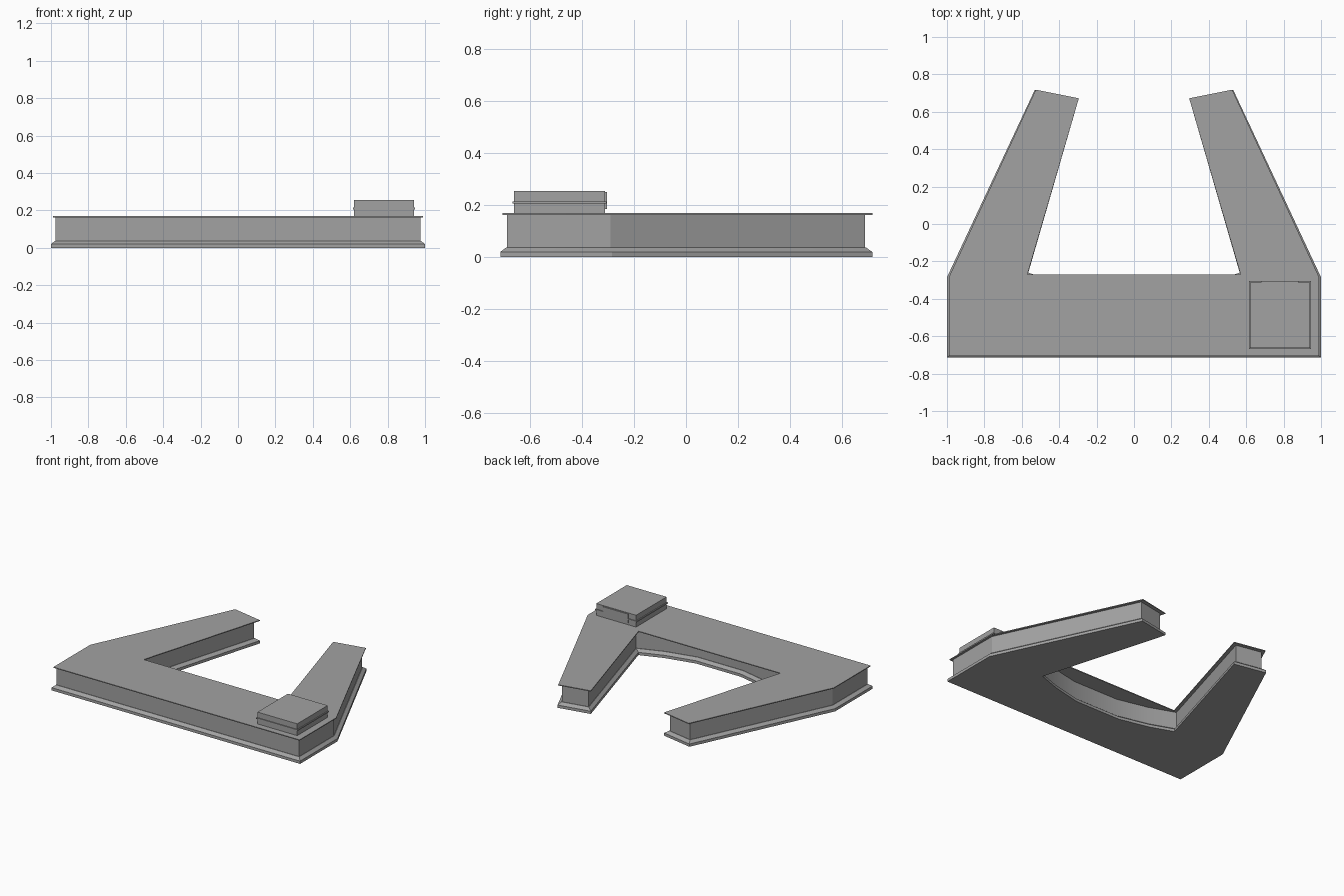
import bpy, bmesh, math
from mathutils import Vector

cube = bpy.data.objects.get("Cube")
if cube:
    bpy.data.objects.remove(cube, do_unlink=True)


def material(name, value):
    mat = bpy.data.materials.new(name)
    mat.use_nodes = True
    colour = (value, value, value, 1)
    mat.diffuse_color = colour
    mat.node_tree.nodes["Principled BSDF"].inputs["Base Color"].default_value = colour
    return mat


grey = material("plain grey", 0.36)


def mirrored(half):
    """Close a counter-clockwise outline from its +x half."""
    return [Vector(p) for p in half] + [Vector((-x, y)) for x, y in reversed(half)]


def inset(points, d):
    """Move every edge of a counter-clockwise outline inwards by d."""
    result = []
    for i, p in enumerate(points):
        a = (p - points[i - 1]).normalized()
        b = (points[(i + 1) % len(points)] - p).normalized()
        na, nb = Vector((-a.y, a.x)), Vector((-b.y, b.x))
        result.append(p + (na + nb) * d / (1 + na.dot(nb)))
    return result


def solid(name, outline, rings):
    """Stack inset copies of an outline, given as (inset, height)."""
    bm = bmesh.new()
    loops = [[bm.verts.new((p.x, p.y, z)) for p in inset(outline, d)] for d, z in rings]
    n = len(outline)
    for low, high in zip(loops, loops[1:]):
        for i in range(n):
            j = (i + 1) % n
            bm.faces.new((low[i], low[j], high[j], high[i]))
    bm.faces.new(loops[0][::-1])
    bm.faces.new(loops[-1])
    mesh = bpy.data.meshes.new(name)
    bm.to_mesh(mesh)
    bm.free()
    mesh.materials.append(grey)
    obj = bpy.data.objects.new(name, mesh)
    bpy.context.collection.objects.link(obj)
    bpy.ops.object.select_all(action='DESELECT')
    obj.select_set(True)
    bpy.context.view_layer.objects.active = obj
    bpy.ops.object.shade_smooth_by_angle(angle=math.radians(25))
    return obj


def rectangle(x0, x1, y0, y1):
    return [Vector(p) for p in ((x0, y0), (x1, y0), (x1, y1), (x0, y1))]


# Two splayed wings joined by a wide front block
wing = [(1, -0.715), (1, -0.285), (0.53, 0.718), (0.295, 0.672)]
courtyard_bow = [(0.565, -0.26), (0.4, -0.32), (0.18, -0.37)]
footprint = mirrored(wing + courtyard_bow)
solid("plinth", footprint, [(0, 0), (0, 0.02), (0.022, 0.037)])
solid("walls", footprint, [(0.025, 0.03), (0.025, 0.166)])

# Thin overhanging roof with a straight courtyard edge
roof_outline = mirrored([(0.99, -0.707), (0.99, -0.285), (0.525, 0.718),
                         (0.295, 0.672), (0.57, -0.27)])
solid("roof", roof_outline, [(0, 0.163), (0, 0.169)])

# Rooftop cabin with a projecting band and a rear panel
cabin = rectangle(0.62, 0.94, -0.662, -0.312)
solid("rooftop_cabin", cabin, [(0, 0.165), (0, 0.255)])
solid("cabin_band", cabin, [(-0.006, 0.206), (-0.006, 0.215)])
solid("cabin_rear_panel", rectangle(0.68, 0.88, -0.32, -0.305),
      [(0, 0.185), (0, 0.25)])
